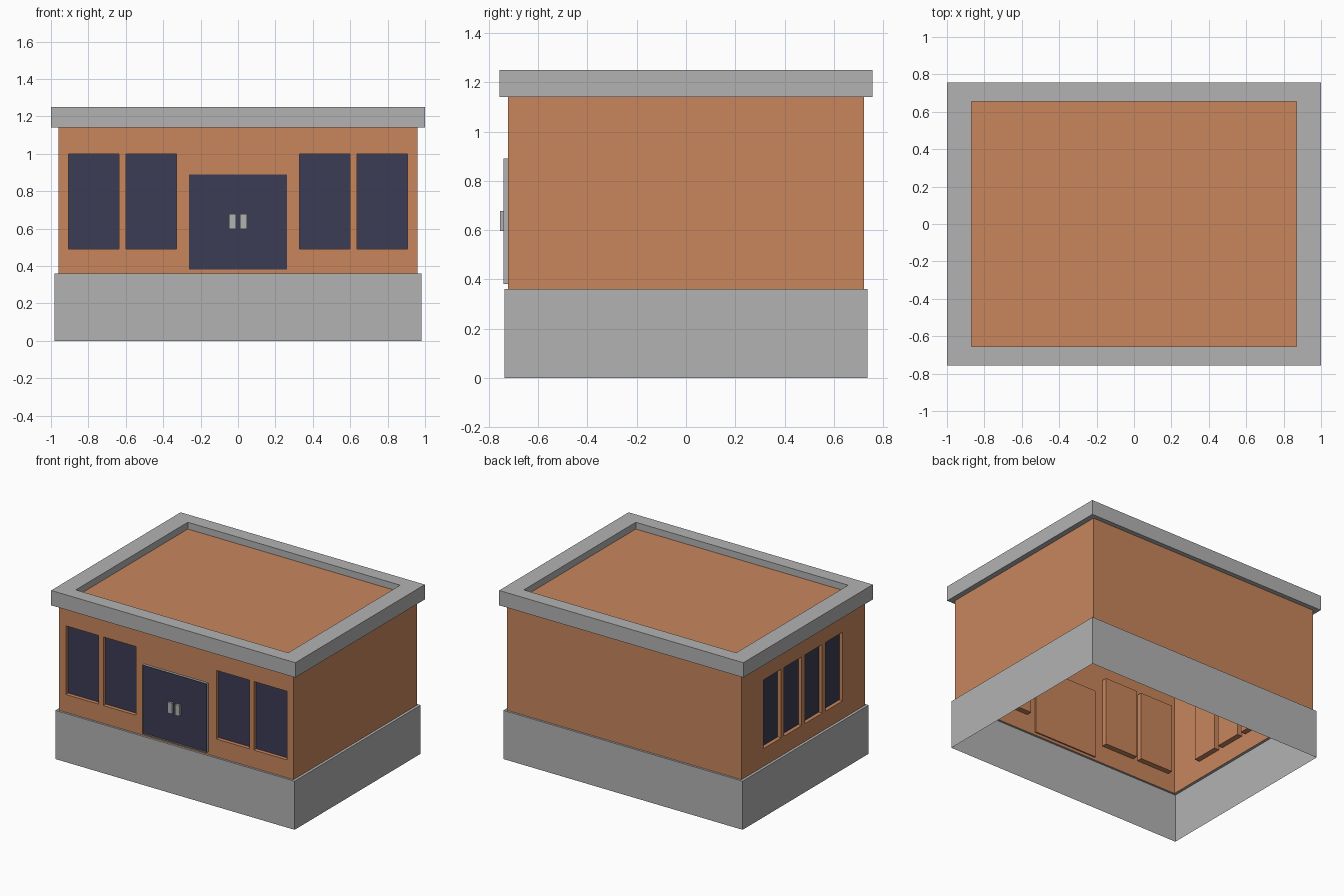
import bpy, bmesh, math
from mathutils import Matrix, Vector

if "Cube" in bpy.data.objects:
    bpy.data.objects.remove(bpy.data.objects["Cube"])


def material(name, rgb):
    m = bpy.data.materials.new(name)
    m.diffuse_color = (*rgb, 1)
    m.use_nodes = True
    m.node_tree.nodes["Principled BSDF"].inputs["Base Color"].default_value = m.diffuse_color
    return m


ORANGE = material("orange_wall", (0.58, 0.24, 0.11))
GLASS = material("dark_glass", (0.045, 0.045, 0.09))
GREY = material("grey_trim", (0.45, 0.45, 0.45))


def finish(bm, name, *mats, angle=0.0):
    if angle:
        bmesh.ops.rotate(bm, verts=bm.verts, cent=(0, 0, 0), matrix=Matrix.Rotation(angle, 3, 'Z'))
    me = bpy.data.meshes.new(name)
    bm.to_mesh(me)
    bm.free()
    for m in mats:
        me.materials.append(m)
    ob = bpy.data.objects.new(name, me)
    bpy.context.collection.objects.link(ob)
    return ob


def quad(bm, pts, mat=0):
    f = bm.faces.new([bm.verts.new(p) for p in pts])
    f.material_index = mat
    return f


def rect_loft(name, sections, mat, cap=False):
    """Skin through rectangles given as (half_x, half_y, z)."""
    bm = bmesh.new()
    loops = [[bm.verts.new((sx * hx, sy * hy, z)) for sx, sy in ((-1, -1), (1, -1), (1, 1), (-1, 1))]
             for hx, hy, z in sections]
    for a, b in zip(loops, loops[1:]):
        for i in range(4):
            j = (i + 1) % 4
            bm.faces.new((a[i], a[j], b[j], b[i]))
    if cap:
        bm.faces.new(loops[-1])
    return finish(bm, name, mat)


def wall(name, half_w, dist, angle, openings=(), z0=0.36, z1=1.14):
    """Wall sheet facing -y, then turned; openings (u0, u1, v0, v1, depth) become recesses."""
    bm = bmesh.new()
    us = sorted({-half_w, half_w, *(u for o in openings for u in o[:2])})
    vs = sorted({z0, z1, *(v for o in openings for v in o[2:4])})
    y = -dist
    for a, b in zip(us, us[1:]):
        for c, d in zip(vs, vs[1:]):
            mu, mv = (a + b) / 2, (c + d) / 2
            if not any(o[0] < mu < o[1] and o[2] < mv < o[3] for o in openings):
                quad(bm, ((a, y, c), (b, y, c), (b, y, d), (a, y, d)))
    for a, b, c, d, depth in openings:
        k = y + depth
        quad(bm, ((a, k, c), (b, k, c), (b, k, d), (a, k, d)))
        rim = ((a, c), (b, c), (b, d), (a, d))
        for (p, q), (r, s) in zip(rim, rim[1:] + rim[:1]):
            quad(bm, ((p, y, q), (r, y, s), (r, k, s), (p, k, q)))
    bmesh.ops.remove_doubles(bm, verts=bm.verts, dist=1e-5)
    return finish(bm, name, ORANGE, angle=angle)


def pane(name, u0, u1, v0, v1, y, depth, frame, angle=0.0):
    """Grey frame with a sunken glass panel, facing -y."""
    bm = bmesh.new()
    f = quad(bm, ((u0, y, v0), (u1, y, v0), (u1, y, v1), (u0, y, v1)))
    bmesh.ops.inset_region(bm, faces=[f], thickness=frame)
    bmesh.ops.inset_region(bm, faces=[f], thickness=0.0005)
    bmesh.ops.translate(bm, verts=f.verts, vec=Vector((0, depth, 0)))
    f.material_index = 1
    return finish(bm, name, GREY, GLASS, angle=angle)


def box(name, x0, x1, y0, y1, z0, z1):
    bm = bmesh.new()
    bmesh.ops.create_cube(bm, size=1)
    bmesh.ops.scale(bm, verts=bm.verts, vec=(x1 - x0, y1 - y0, z1 - z0))
    bmesh.ops.translate(bm, verts=bm.verts, vec=((x0 + x1) / 2, (y0 + y1) / 2, (z0 + z1) / 2))
    return finish(bm, name, GREY)


HX, HY = 0.96, 0.722
LEFT = -math.pi / 2

# Hollow plinth with a narrow ledge, roof trim, sunken roof deck
rect_loft("plinth", [(0.98, 0.737, 0), (0.98, 0.737, 0.36), (HX, HY, 0.36)], GREY)
rect_loft("roof_trim", [(HX, HY, 1.14), (1, 0.757, 1.14), (1, 0.757, 1.25),
                        (0.87, 0.655, 1.25), (0.87, 0.655, 1.20)], GREY)
bm = bmesh.new()
quad(bm, [(sx * 0.87, sy * 0.655, 1.20) for sx, sy in ((-1, -1), (1, -1), (1, 1), (-1, 1))])
finish(bm, "roof_deck", ORANGE)

# Walls with window and door recesses
V0, V1, DEEP = 0.492, 1.0, 0.04
front = [(-0.905, -0.635), (-0.598, -0.328), (0.328, 0.598), (0.635, 0.905)]
side = [(c - 0.102, c + 0.102) for c in (-0.36, -0.12, 0.12, 0.36)]
doors = [(-0.262, 0), (0, 0.262)]
wall("front_wall", HX, HY, 0, [(a, b, V0, V1, DEEP) for a, b in front] + [(-0.262, 0.262, 0.38, 0.89, 0.01)])
wall("left_wall", HY, HX, LEFT, [(a, b, V0, V1, DEEP) for a, b in side])
wall("right_wall", HY, HX, -LEFT)
wall("back_wall", HX, HY, math.pi)

# Windows sit inside the recesses
for i, (a, b) in enumerate(front):
    pane(f"front_window_{i + 1}", a, b, V0, V1, -HY + 0.003, 0.025, 0.013)
for i, (a, b) in enumerate(side):
    pane(f"left_window_{i + 1}", a, b, V0, V1, -HX + 0.003, 0.025, 0.013, LEFT)

# Double door: two panes per leaf, outer casing and handles
YD = -0.742
for side_name, (a, b) in zip(("left", "right"), doors):
    pane(f"{side_name}_door_lower", a, b, 0.38, 0.635, YD, 0.012, 0.012)
    pane(f"{side_name}_door_upper", a, b, 0.635, 0.89, YD, 0.012, 0.012)
    s = -1 if a < 0 else 1
    x0, x1 = sorted((s * 0.012, s * 0.048))
    box(f"{side_name}_door_handle", x0, x1, -0.755, YD + 0.004, 0.597, 0.678)
bm = bmesh.new()
rim = [(-0.262, 0.38), (0.262, 0.38), (0.262, 0.89), (-0.262, 0.89)]
for (p, q), (r, t) in zip(rim, rim[1:] + rim[:1]):
    quad(bm, ((p, -HY, q), (r, -HY, t), (r, YD, t), (p, YD, q)))
finish(bm, "door_casing", GREY)
